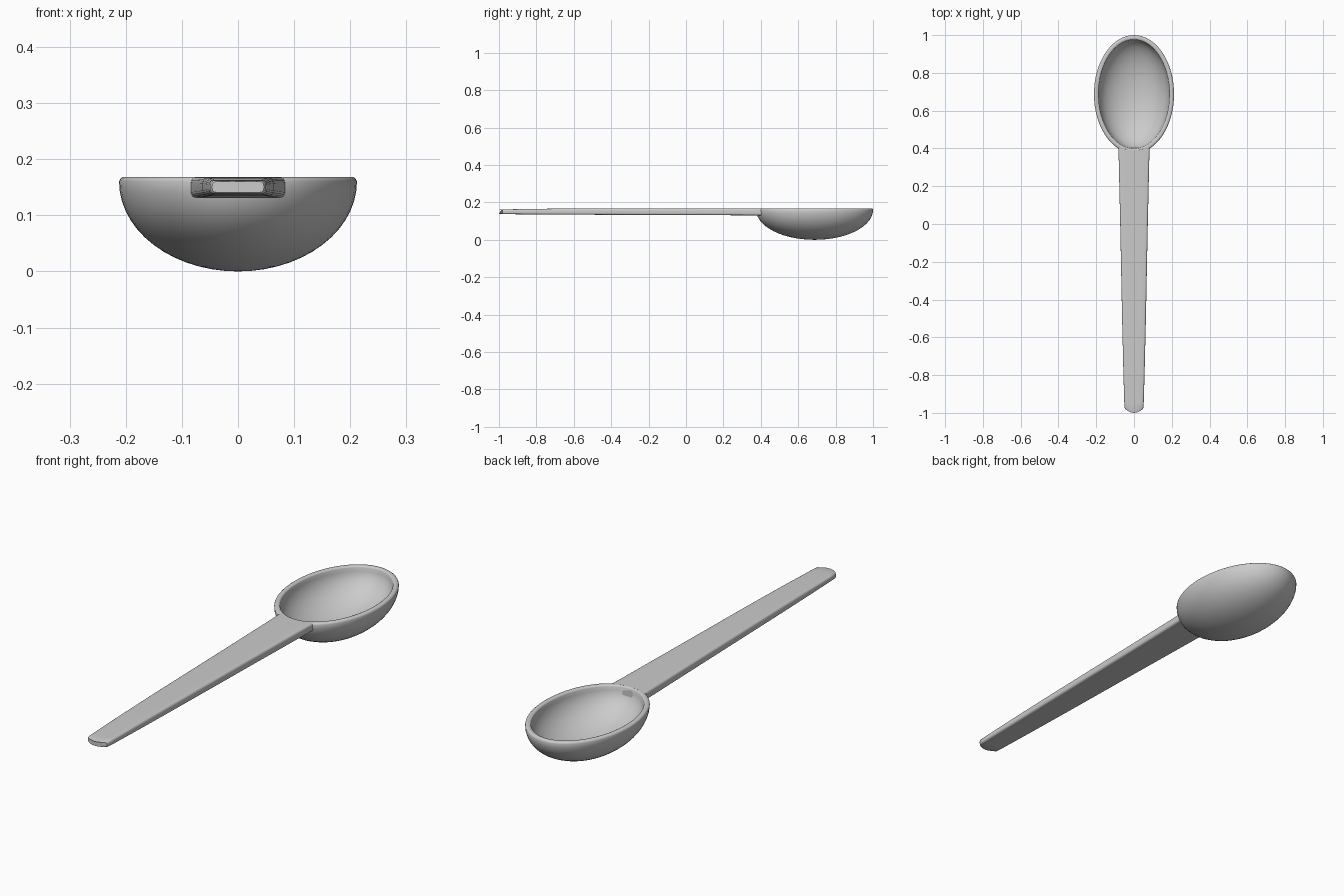
import bpy, bmesh, math

if "Cube" in bpy.data.objects:
    bpy.data.objects.remove(bpy.data.objects["Cube"])

RIM = 0.168          # height of the rim
CY = 0.6875          # bowl centre along y


def finish(name, bm, angle):
    bmesh.ops.recalc_face_normals(bm, faces=bm.faces)
    mesh = bpy.data.meshes.new(name)
    bm.to_mesh(mesh)
    bm.free()
    obj = bpy.data.objects.new(name, mesh)
    bpy.context.collection.objects.link(obj)
    bpy.ops.object.select_all(action='DESELECT')
    obj.select_set(True)
    bpy.context.view_layer.objects.active = obj
    bpy.ops.object.shade_smooth_by_angle(angle=math.radians(angle))
    return obj


def bridge(bm, rings):
    for a, b in zip(rings, rings[1:]):
        n = len(a)
        for i in range(n):
            j = (i + 1) % n
            bm.faces.new((a[i], a[j], b[j], b[i]))


# Bowl: half-ellipsoid shell, elliptical rings (half x, half y, z)
def build_bowl(n=64, steps=14):
    profile = []
    for k in range(1, steps + 1):                      # outer skin, bottom to rim
        a = math.pi / 2 * k / steps
        s = math.sin(a)
        profile.append((0.212 * s, 0.3125 * s, 0.160 * (1 - math.cos(a))))
    for inset, z in ((0.002, 0.165), (0.006, RIM), (0.018, RIM), (0.022, 0.166)):
        profile.append((0.212 - inset, 0.3125 - inset, z))   # rounded rim
    for k in range(steps, 0, -1):                      # inner skin, rim to bottom
        a = math.pi / 2 * k / steps
        s = math.sin(a)
        profile.append((0.188 * s, 0.2885 * s, 0.022 + 0.140 * (1 - math.cos(a))))
    bm = bmesh.new()
    rings = [[bm.verts.new((rx * math.cos(t), CY + ry * math.sin(t), z))
              for t in (2 * math.pi * i / n for i in range(n))]
             for rx, ry, z in profile]
    bridge(bm, rings)
    for ring, z in ((rings[0], 0.0), (rings[-1], 0.022)):
        pole = bm.verts.new((0, CY, z))
        for i in range(n):
            bm.faces.new((ring[i], ring[(i + 1) % n], pole))
    finish("bowl", bm, 50)


# Handle: tapering rounded bar lofted along y
def build_handle(top_cuts=6, corner=4):
    # y, end bow, half width, bottom z, top z, edge radius
    stations = [
        (-1.000, 0.020, 0.046, 0.141, 0.160, 0.007),
        (-0.993, 0.020, 0.050, 0.138, 0.162, 0.008),
        (-0.950, 0.014, 0.052, 0.137, 0.163, 0.009),
        (-0.750, 0.000, 0.057, 0.135, 0.166, 0.010),
        (-0.500, 0.000, 0.063, 0.134, 0.1675, 0.010),
        (0.000, 0.000, 0.073, 0.132, 0.168, 0.010),
        (0.330, 0.018, 0.081, 0.131, 0.168, 0.010),
        (0.390, 0.020, 0.084, 0.131, 0.1681, 0.010),
    ]
    bm = bmesh.new()
    rings = []
    for y, bow, w, lo, hi, r in stations:
        pts = []
        corners = ((w - r, hi - r, 0), (r - w, hi - r, 90),
                   (r - w, lo + r, 180), (w - r, lo + r, 270))
        for cx, cz, start in corners:
            for k in range(corner + 1):
                a = math.radians(start + 90 * k / corner)
                pts.append((cx + r * math.cos(a), cz + r * math.sin(a)))
            if start in (0, 180):                      # cuts across top and bottom
                x0, z0 = pts[-1]
                pts += [(x0 * (1 - 2 * k / top_cuts), z0) for k in range(1, top_cuts)]
        rings.append([bm.verts.new((x, y + bow * (x / w) ** 2, z)) for x, z in pts])
    bridge(bm, rings)
    bm.faces.new(rings[0])
    bm.faces.new(rings[-1])
    finish("handle", bm, 40)


build_bowl()
build_handle()
